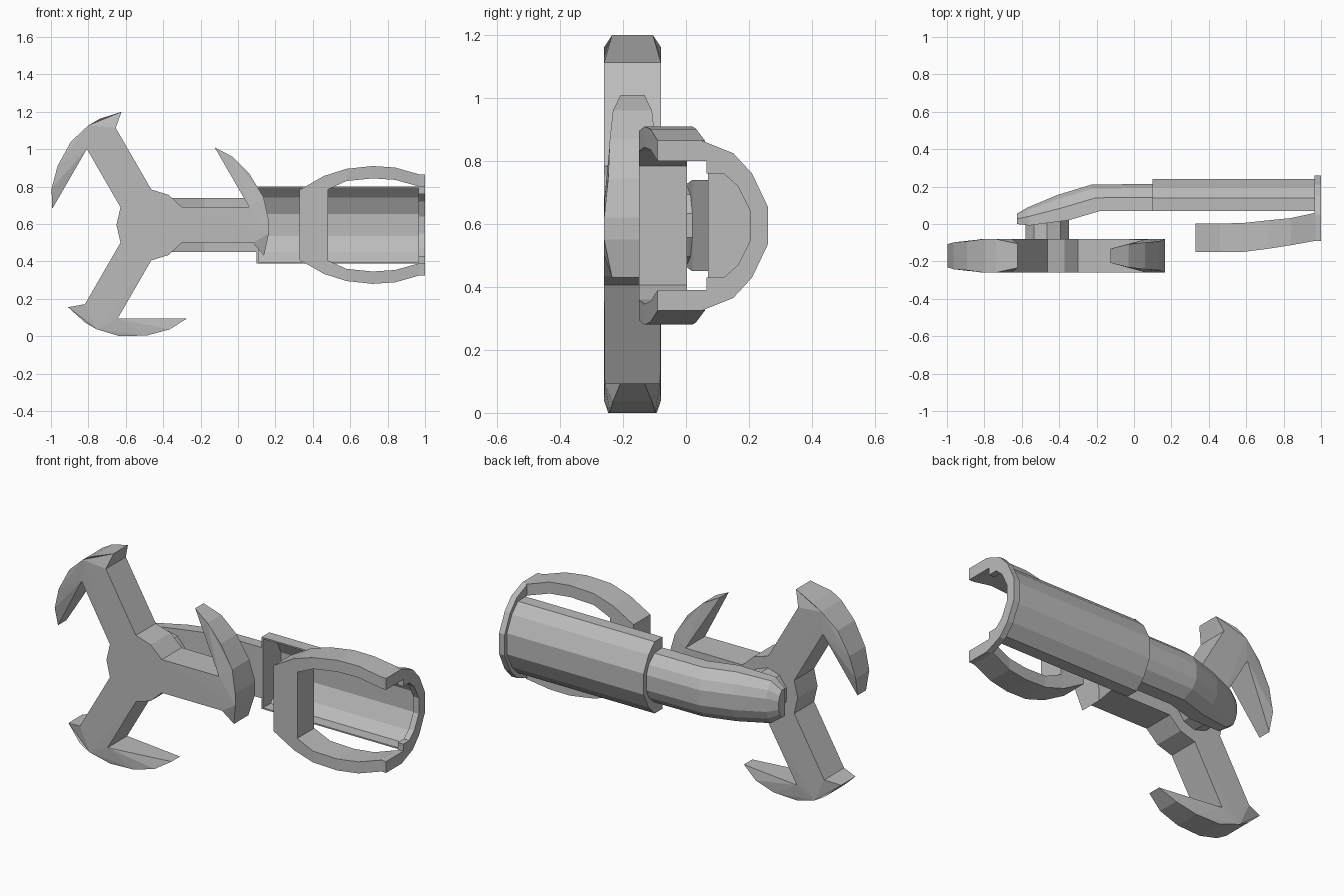
import bpy, bmesh
from math import sin, cos, pi, radians
from mathutils import Matrix

cube = bpy.data.objects.get("Cube")
if cube:
    bpy.data.objects.remove(cube, do_unlink=True)

MID = 0.595      # height of the long axis
HUB_X = -0.464   # rotor axis

metal = bpy.data.materials.new("plain grey metal")
metal.use_nodes = True
GREY = (0.5, 0.5, 0.5, 1)
metal.diffuse_color = GREY
metal.node_tree.nodes["Principled BSDF"].inputs["Base Color"].default_value = GREY


def finish(name, bm):
    bmesh.ops.recalc_face_normals(bm, faces=bm.faces)
    mesh = bpy.data.meshes.new(name)
    bm.to_mesh(mesh)
    bm.free()
    mesh.materials.append(metal)
    obj = bpy.data.objects.new(name, mesh)
    bpy.context.collection.objects.link(obj)
    return obj


def loft(name, rings):
    """Join equal closed rings of points and cap both ends."""
    bm = bmesh.new()
    loops = [[bm.verts.new(p) for p in ring] for ring in rings]
    n = len(loops[0])
    for a, b in zip(loops, loops[1:]):
        for i in range(n):
            j = (i + 1) % n
            bm.faces.new((a[i], a[j], b[j], b[i]))
    caps = [bm.faces.new(loops[0]), bm.faces.new(loops[-1])]
    bm.normal_update()   # concave caps need normals before they are split
    bmesh.ops.triangulate(bm, faces=caps, ngon_method="EAR_CLIP")
    return finish(name, bm)


def mirrored(half):
    """Close a (y, height) half profile by mirroring it below the axis."""
    return half + [(y, -h) for y, h in reversed(half)]


def extrude_x(name, profile, x0, x1):
    return loft(name, [[(x, y, MID + h) for y, h in profile] for x in (x0, x1)])


# Three-armed rotor: one hooked arm as (along, across, half thickness)
arm = [(0.164, -0.095, 0.09), (0.544, -0.095, 0.09), (0.603, -0.165, 0.065),
       (0.629, -0.045, 0.09), (0.629, 0.025, 0.09), (0.6, 0.15, 0.077),
       (0.524, 0.275, 0.072), (0.434, 0.365, 0.062), (0.339, 0.415, 0.038),
       (0.524, 0.095, 0.088), (0.164, 0.095, 0.09), (0.093, 0.161, 0.09)]
outline = []
for k in range(3):
    c, s = cos(radians(120 * k)), sin(radians(120 * k))
    outline += [(HUB_X + u * c - v * s, MID + u * s + v * c, t) for u, v, t in arm]
loft("hooked_rotor", [[(x, -0.17 + side * t, z) for x, z, t in outline]
                      for side in (-1, 1)])

# Hub joining the rotor to the arm
bm = bmesh.new()
bmesh.ops.create_cone(bm, cap_ends=True, segments=10, radius1=0.122, radius2=0.122,
                      depth=0.13, matrix=Matrix.Translation((HUB_X, -0.035, MID))
                      @ Matrix.Rotation(pi / 2, 4, "X"))
finish("rotor_hub", bm)

# Curved arm: front point, back point and half height at each station
section = mirrored([(0, 1), (0.5, 0.97), (0.85, 0.65), (1, 0.3)])
stations = [((0.10, 0.07), (0.10, 0.215), 0.145), ((-0.18, 0.07), (-0.23, 0.21), 0.145),
            ((-0.35, 0.02), (-0.41, 0.155), 0.145), ((-0.56, -0.008), (-0.57, 0.088), 0.125),
            ((-0.625, 0.0), (-0.625, 0.055), 0.08)]
loft("curved_arm", [[(f[0] + (b[0] - f[0]) * d, f[1] + (b[1] - f[1]) * d, MID + h * w)
                     for d, w in section] for f, b, h in stations])

# Thin half-tube sleeve with a closed inner end
outer = [(0.07, 0.205), (0.14, 0.205), (0.195, 0.15), (0.24, 0.06)]
inner = [(0.07, 0.197), (0.137, 0.197), (0.188, 0.146), (0.232, 0.058)]
extrude_x("half_tube", mirrored(outer) + mirrored(inner)[::-1], 0.1, 0.97)
extrude_x("half_tube_end", mirrored(outer), 0.1, 0.11)

# Open collar at the far end of the sleeve
collar_out = [(-0.09, 0.27), (0.05, 0.27), (0.15, 0.23), (0.21, 0.165), (0.26, 0.06)]
collar_in = [(-0.09, 0.205), (0.065, 0.205), (0.065, 0.165), (0.12, 0.165),
             (0.165, 0.125), (0.205, 0.045)]
extrude_x("open_collar", mirrored(collar_out) + mirrored(collar_in)[::-1], 0.965, 1.0)

# Bowed rails: x, inner and outer half height, front and back depth
rail = [(0.33, 0.14, 0.188, -0.15, 0.003), (0.46, 0.18, 0.262, -0.15, 0.003),
        (0.58, 0.235, 0.3, -0.15, 0.005), (0.72, 0.249, 0.315, -0.132, 0.02),
        (0.84, 0.241, 0.307, -0.113, 0.032), (0.97, 0.205, 0.27, -0.09, 0.06)]
for name, side in (("upper_rail", 1), ("lower_rail", -1)):
    loft(name, [[(x, y0, MID + side * i), (x, y1, MID + side * i),
                 (x, y1, MID + side * o), (x, y0, MID + side * o)]
                for x, i, o, y0, y1 in rail])

# Grip block tying the two rails together
loft("grip_block", [[(x, y, MID + h) for x, h in
                     ((0.33, -0.188), (0.48, -0.195), (0.48, 0.195), (0.33, 0.188))]
                    for y in (-0.15, 0.003)])
